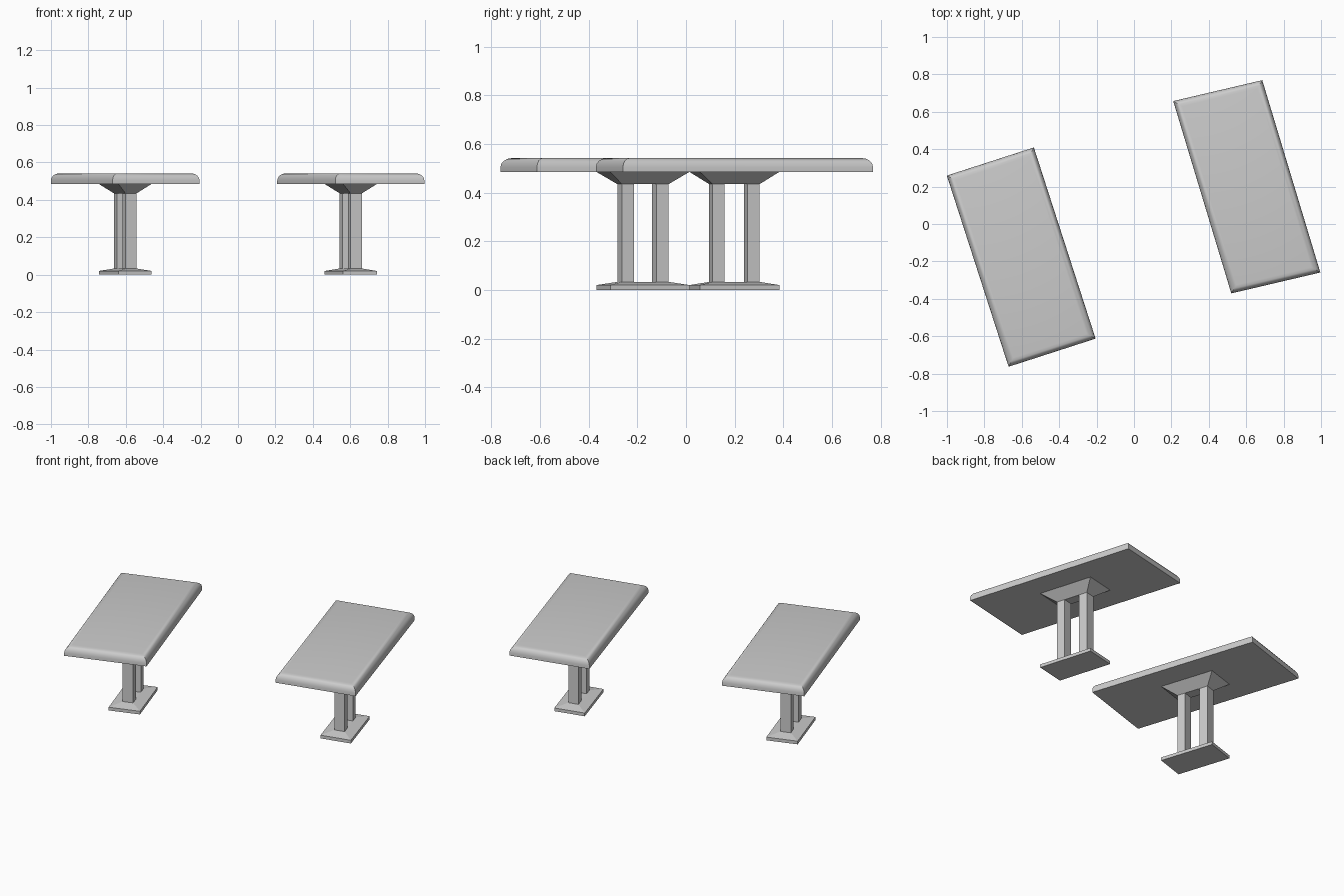
import bpy, bmesh, math
from mathutils import Matrix, Vector

if "Cube" in bpy.data.objects:
    bpy.data.objects.remove(bpy.data.objects["Cube"])


def frame(cx, cy, width_deg, length_deg):
    """Ground frame whose width and length axes may be slightly skewed."""
    a, b = math.radians(width_deg), math.radians(length_deg)
    return Matrix(((math.cos(a), -math.sin(b), 0, cx),
                   (math.sin(a), math.cos(b), 0, cy),
                   (0, 0, 1, 0), (0, 0, 0, 1)))


def block(name, mat, lower, upper, z0, z1, y=0, mid=None, round_top=0):
    """Tapered block; mid = (size, z) adds a ring between bottom and top."""
    bm = bmesh.new()
    levels = [(lower, z0)] + ([mid] if mid else []) + [(upper, z1)]
    rings = [[bm.verts.new((sx * w / 2, y + sy * l / 2, z))
              for sx, sy in ((-1, -1), (1, -1), (1, 1), (-1, 1))]
             for (w, l), z in levels]
    bm.faces.new(rings[0][::-1])
    bm.faces.new(rings[-1])
    for r, s in zip(rings, rings[1:]):
        for i in range(4):
            j = (i + 1) % 4
            bm.faces.new((r[i], r[j], s[j], s[i]))
    if round_top:
        edges = [e for e in bm.edges if all(v in rings[-1] for v in e.verts)]
        bmesh.ops.bevel(bm, geom=edges, offset=round_top, segments=4,
                        profile=0.5, affect='EDGES')
    bm.transform(mat)
    bmesh.ops.recalc_face_normals(bm, faces=bm.faces)
    me = bpy.data.meshes.new(name)
    bm.to_mesh(me)
    bm.free()
    ob = bpy.data.objects.new(name, me)
    bpy.context.collection.objects.link(ob)
    if round_top:
        bpy.ops.object.select_all(action='DESELECT')
        ob.select_set(True)
        bpy.context.view_layer.objects.active = ob
        bpy.ops.object.shade_smooth_by_angle(angle=math.radians(35))


def table(side, mat):
    foot, post = (0.186, 0.341), (0.062, 0.202)
    # Slab top with rounded upper rim
    block(side + "_table_top", mat, (0.489, 1.074), (0.489, 1.074),
          0.485, 0.542, round_top=0.038)
    # Flared bracket under the top
    block(side + "_bracket", mat, post, foot, 0.435, 0.485)
    # Two posts
    for n, y in (("front", -0.075), ("back", 0.075)):
        block(f"{side}_{n}_post", mat, (0.062, 0.052), (0.062, 0.052),
              0.03, 0.436, y=y)
    # Foot plate with sloped upper face
    block(side + "_foot_plate", mat, foot, post, 0, 0.033, mid=(foot, 0.02))


table("left", frame(-0.603, -0.177, 17.9, 17.9))
table("right", frame(0.603, 0.199, 13.2, 16.8))
